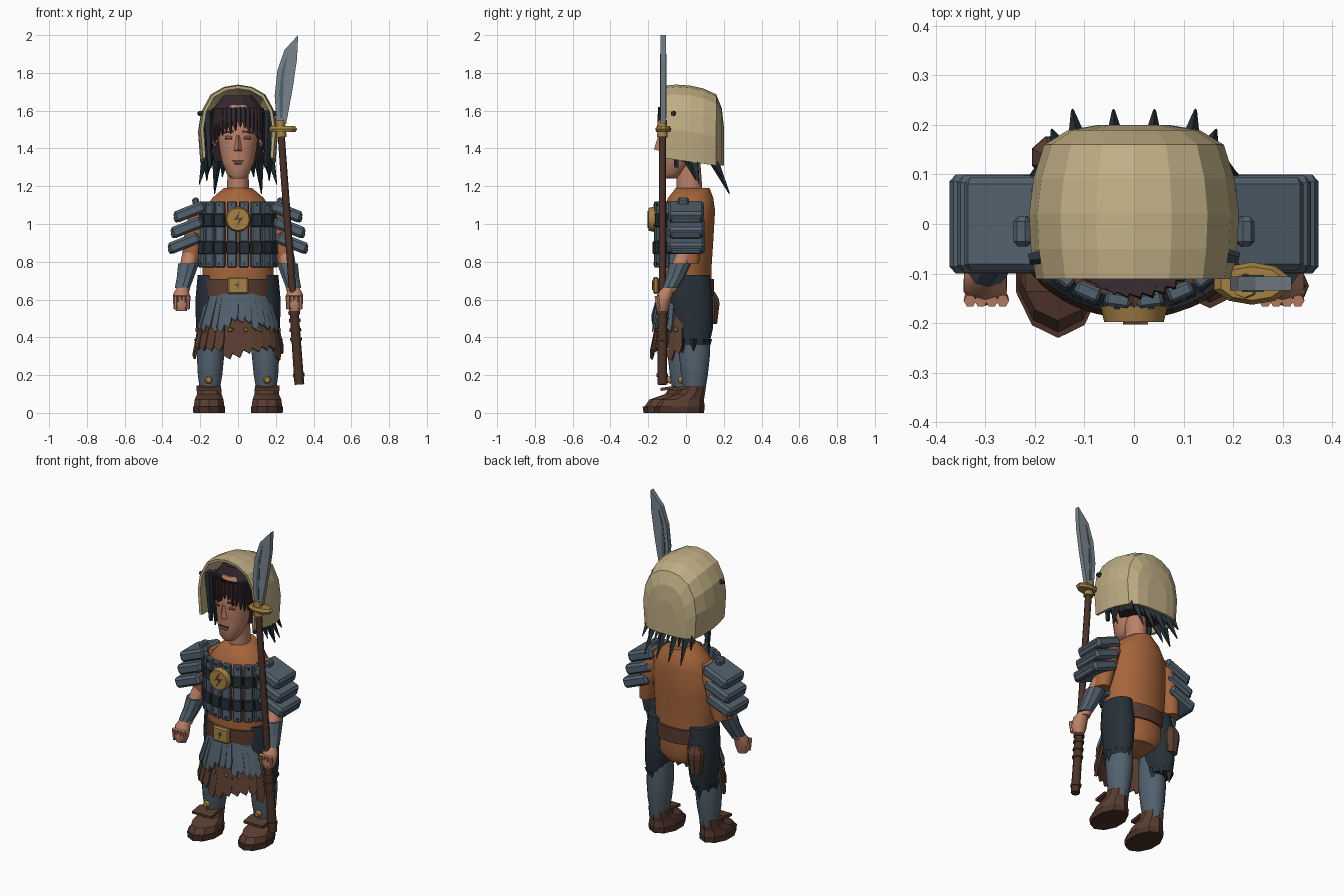
import bpy, bmesh, math, random
from mathutils import Vector, Euler

random.seed(4)
cube = bpy.data.objects.get("Cube")
if cube:
    bpy.data.objects.remove(cube, do_unlink=True)


def material(name, *rgb):
    m = bpy.data.materials.new(name)
    m.use_nodes = True
    m.diffuse_color = (*rgb, 1)
    m.node_tree.nodes["Principled BSDF"].inputs["Base Color"].default_value = (*rgb, 1)
    return m


TAN = material("helmet tan", .52, .42, .23)
STEEL = material("blue grey", .085, .12, .155)
DARK = material("dark blue", .02, .03, .04)
BROWN = material("leather brown", .1, .046, .03)
ORANGE = material("tunic orange", .38, .13, .045)
SKIN = material("skin", .5, .22, .14)
GOLD = material("dull gold", .38, .22, .06)
HAIR = material("dark hair", .035, .021, .027)
BLADE = material("blade metal", .19, .23, .26)
WOOD = material("dark wood", .07, .032, .022)


def mesh(name, verts, faces, mat, smooth=False, thick=0):
    data = bpy.data.meshes.new(name)
    data.from_pydata([tuple(v) for v in verts], [], faces)
    bm = bmesh.new()
    bm.from_mesh(data)
    bmesh.ops.recalc_face_normals(bm, faces=bm.faces)
    bm.to_mesh(data)
    bm.free()
    data.materials.append(mat)
    obj = bpy.data.objects.new(name, data)
    bpy.context.collection.objects.link(obj)
    if thick:
        mod = obj.modifiers.new("thickness", 'SOLIDIFY')
        mod.thickness = thick
        mod.offset = 0
    if smooth:
        bpy.ops.object.select_all(action='DESELECT')
        bpy.context.view_layer.objects.active = obj
        obj.select_set(True)
        bpy.ops.object.shade_smooth_by_angle(angle=math.radians(50))
    return obj


def bridge(name, rings, mat, closed=True, caps=(True, True), **kw):
    n = len(rings[0])
    faces = [(i * n + j, i * n + (j + 1) % n, (i + 1) * n + (j + 1) % n, (i + 1) * n + j)
             for i in range(len(rings) - 1) for j in range(n if closed else n - 1)]
    if caps[0]:
        faces.append(tuple(range(n)))
    if caps[1]:
        faces.append(tuple(range((len(rings) - 1) * n, len(rings) * n)))
    return mesh(name, [v for r in rings for v in r], faces, mat, **kw)


def loft(name, sections, mat, n=16, smooth=True):
    """Stack of level ellipses: x, y, z, x radius, y radius."""
    turn = [math.tau * (k + .5) / n for k in range(n)]
    return bridge(name, [[(x + rx * math.cos(a), y + ry * math.sin(a), z) for a in turn]
                         for x, y, z, rx, ry in sections], mat, smooth=smooth)


def box(name, at, size, mat, rot=(0, 0, 0), bevel=0):
    turn = Euler(rot).to_matrix()
    rings = [[Vector(at) + turn @ Vector((i * size[0] / 2, j * size[1] / 2, k * size[2] / 2))
              for i, j in ((-1, -1), (1, -1), (1, 1), (-1, 1))] for k in (-1, 1)]
    obj = bridge(name, rings, mat)
    if bevel:
        obj.modifiers.new("bevel", 'BEVEL').width = bevel
    return obj


def rod(name, a, b, ra, rb, mat, n=8):
    a, b = Vector(a), Vector(b)
    q = (b - a).to_track_quat('Z', 'Y')
    rings = [[p + q @ Vector((r * math.cos(math.tau * k / n), r * math.sin(math.tau * k / n), 0))
              for k in range(n)] for p, r in ((a, ra), (b, rb))]
    return bridge(name, rings, mat, smooth=n > 6)


def plate(name, outline, y, depth, mat):
    return bridge(name, [[(x, y + d, z) for x, z in outline] for d in (-depth / 2, depth / 2)], mat)


# Torso, neck and belt
loft("tunic", [(0, .02, .49, .11, .1), (0, .015, .54, .165, .13), (0, 0, .65, .185, .135),
               (0, 0, .75, .19, .135), (0, .005, .9, .195, .14), (0, .015, 1.07, .185, .14),
               (0, .025, 1.14, .135, .12), (0, .035, 1.19, .075, .09)], ORANGE, 24)
loft("neck", [(0, .02, 1.15, .06, .07), (0, .01, 1.36, .055, .065)], SKIN)
loft("belt", [(0, 0, .62, .193, .148), (0, 0, .71, .196, .15)], BROWN, 24)
box("buckle", (0, -.16, .675), (.11, .03, .09), GOLD, bevel=.008)
plate("buckle_mark", [(-.01, .65), (.01, .68), (-.005, .68), (.012, .7), (-.02, .675), (0, .675)],
      -.177, .004, BROWN)
loft("pouch", [(-.16, .135, .47, .035, .032), (-.16, .135, .57, .05, .045),
               (-.16, .135, .6, .048, .044), (-.16, .13, .64, .025, .025)], BROWN, 8, False)

# Chest armour: upright slats with dark cross bands, wrapped round the front
for k in range(10):
    ang = math.radians(-90 + (k - 4.5) * 19)
    x, y = .195 * math.cos(ang), .155 * math.sin(ang)
    spin = (0, 0, math.atan2(.155 * math.cos(ang), -.195 * math.sin(ang)) if abs(k - 4.5) < 4
            else math.copysign(1.4, k - 4.5))
    box("chest_slat", (x, y, .945), (.052, .03, .35), STEEL, spin, .006)
    for z in (.875, 1.02):
        box("chest_band", (x * 1.03, y * 1.04, z), (.058, .03, .07), DARK, spin, .005)
    for z in (.79, 1.1):
        box("slat_rivet", (x * 1.07, y * 1.1, z), (.012, .008, .012), DARK, spin)
rod("medallion", (0, -.165, 1.025), (0, -.198, 1.025), .068, .06, GOLD, 12)
plate("medallion_mark", [(.012, 1.07), (-.022, 1.02), (.008, 1.025), (-.012, .98), (.028, 1.035), (-.002, 1.03)],
      -.2, .006, BROWN)

# Limbs, mirrored; the right leg stands a little forward
for s in (-1, 1):
    side = "left_" if s > 0 else "right_"
    step = 0 if s > 0 else -.06
    loft(side + "sleeve", [(s * .25, .01, .79, .045, .06), (s * .235, .015, .9, .058, .07),
                           (s * .2, .015, 1.04, .065, .075), (s * .17, .015, 1.11, .04, .05)], ORANGE)
    loft(side + "forearm", [(s * .29, -.09, .64, .032, .035), (s * .27, -.04, .76, .042, .048),
                            (s * .25, 0, .85, .045, .05)], SKIN)
    loft(side + "bracer", [(s * .295, -.085, .66, .042, .044), (s * .278, -.055, .72, .048, .05),
                           (s * .262, -.03, .79, .058, .058)], STEEL, 10, False)
    loft(side + "hand", [(s * .3, -.125, .54, .03, .028), (s * .3, -.125, .58, .046, .04),
                         (s * .3, -.11, .63, .045, .04), (s * .292, -.09, .67, .03, .033)], SKIN, 10)
    for f in range(4):
        fx = s * (.265 + f * .022)
        rod(side + "finger", (fx, -.155, .62), (fx, -.145, .55), .013, .011, SKIN, 6)
    # Shoulder plates
    for i in range(3):
        at = (s * (.255 + i * .015), 0, 1.065 - i * .083)
        box(side + "shoulder_plate", at, (.175, .19 + i * .005, .062), STEEL, (0, s * .38, 0), .014)
        box(side + "shoulder_rim", (at[0] + s * .06, 0, at[2] - .035), (.05, .165, .035), STEEL,
            (0, s * .38, 0), .008)
    box(side + "shoulder_strap", (s * .222, -.015, 1.11), (.036, .06, .06), STEEL, (0, s * .2, 0), .01)
    # Leg, hip cloth and shoe
    loft(side + "hip_cloth", [(s * .155, .04, .36, .062, .085), (s * .15, .04, .45, .074, .105),
                              (s * .145, .03, .6, .082, .115), (s * .14, .02, .73, .075, .105)], DARK)
    for k in range(7):
        a = math.tau * k / 7
        cx, cy = s * .155 + .052 * math.cos(a), .04 + .07 * math.sin(a)
        rod(side + "cloth_tatter", (cx, cy, .39), (cx, cy, .3 + .04 * (k % 2)), .03, .004, DARK, 4)
    loft(side + "leg", [(s * .15, .045 + step, .1, .05, .055), (s * .148, .045 + step, .2, .066, .072),
                        (s * .145, .045 + step, .32, .075, .085), (s * .14, .04 + step, .5, .06, .08)], STEEL)
    rod(side + "shin_stud", (s * .155, step - .02, .175), (s * .155, step - .04, .175), .022, .014, GOLD)
    loft(side + "sole", [(s * .153, -.035 + step, 0, .088, .13), (s * .153, -.035 + step, .035, .09, .135)],
         WOOD, 10, False)
    loft(side + "shoe", [(s * .153, -.03 + step, .035, .085, .128), (s * .153, -.02 + step, .07, .08, .115),
                         (s * .152, .025 + step, .1, .068, .075), (s * .152, .04 + step, .14, .066, .066)],
         BROWN, 10, False)
    box(side + "shoe_flap", (s * .155, step - .035, .13), (.13, .08, .016), BROWN, (.15, 0, 0))


def fringe(name, count, spread, top, bottom, mat):
    """Ragged hanging strips on an ellipse; top and bottom are x radius, y radius, z."""
    step = 2 * spread / count
    for k in range(count):
        a = -spread + k * step
        drop = random.uniform(0, .07)
        spot = lambda t, e, d=0: (e[0] * math.sin(t), -e[1] * math.cos(t), e[2] + d)
        verts = [spot(a, top), spot(a + step * 1.05, top), spot(a + step * 1.05, bottom, drop + .04),
                 spot(a + step * .7, bottom, drop), spot(a, bottom, drop + .02)]
        mesh(name, verts, [(0, 1, 2, 3, 4)], mat, thick=.012)


# Layered skirt with studs
fringe("cloth_skirt", 14, 1.15, (.17, .145, .63), (.228, .176, .42), STEEL)
fringe("leather_skirt", 13, 1.45, (.195, .145, .53), (.238, .185, .27), BROWN)
for k in range(8):
    a = (k - 3.5) * .36
    p = Vector((.236 * math.sin(a), -.182 * math.cos(a), .44))
    rod("skirt_stud", p * .97 + Vector((0, 0, .013)), p, .013, .008, GOLD, 6)

# Head and face
loft("head", [(0, -.085, 1.24, .035, .035), (0, -.075, 1.265, .06, .06), (0, -.05, 1.33, .086, .088),
              (0, -.035, 1.4, .1, .105), (0, -.03, 1.48, .108, .112), (0, -.03, 1.56, .1, .105),
              (0, -.03, 1.63, .06, .07)], SKIN, 20)
mesh("nose", [(-.012, -.135, 1.47), (.012, -.135, 1.47), (-.026, -.13, 1.385), (.026, -.13, 1.385),
              (0, -.17, 1.395), (0, -.147, 1.465)],
     [(0, 2, 4, 5), (1, 5, 4, 3), (2, 3, 4), (0, 5, 1), (0, 1, 3, 2)], SKIN)
box("mouth", (0, -.138, 1.335), (.06, .009, .007), BROWN)
box("lower_lip", (0, -.136, 1.322), (.045, .014, .014), SKIN, bevel=.004)
for s in (-1, 1):
    box("eyebrow", (s * .05, -.131, 1.487), (.055, .009, .009), HAIR, (0, s * .12, -s * -.28))
    box("eyelid", (s * .05, -.127, 1.458), (.04, .01, .016), SKIN, (0, 0, s * .28), .004)
    box("eye_line", (s * .05, -.13, 1.45), (.036, .009, .004), BROWN, (0, 0, s * .28))
    rod("ear", (s * .1, -.01, 1.43), (s * .12, 0, 1.44), .035, .025, SKIN)

# Hair: cap, fringe and loose locks below the helmet
loft("hair_cap", [(0, .045, 1.33, .13, .085), (0, .045, 1.46, .155, .12), (0, .03, 1.6, .145, .13),
                  (0, .02, 1.68, .08, .1)], HAIR, 12, False)
for k in range(15):
    a = (k - 7) * .2
    root = (.115 * math.sin(a), -.02 - .1 * math.cos(a), 1.61)
    tip = (.128 * math.sin(a + .1), -.035 - .115 * math.cos(a), 1.53 - .012 * abs(k - 7) - random.uniform(0, .03))
    rod("fringe_lock", root, tip, .032, .003, HAIR, 4)
for s in (-1, 1):
    rod("side_lock", (s * .165, -.03, 1.42), (s * .165, .055, 1.23), .032, .003, DARK, 4)
    rod("temple_lock", (s * .165, -.05, 1.6), (s * .15, -.05, 1.3), .026, .012, DARK, 5)
    rod("outer_lock", (s * .17, .04, 1.36), (s * .205, .07, 1.21), .03, .003, DARK, 4)
    rod("helmet_peg", (s * .185, -.065, 1.585), (s * .212, -.07, 1.585), .016, .012, DARK, 5)
for k in range(9):
    x = (k - 4) * .036
    rod("back_lock", (x, .13, 1.37), (x * 1.15, .19 + .04 * (k % 2), 1.25 - .09 * (k % 2)), .03, .003, DARK, 4)

# Helmet: arched shell, open at the front and below
half = [(.94, 0), (1, .4), (.92, .66), (.7, .87), (.36, .97)]
arch = half + [(0, 1)] + [(-x, z) for x, z in reversed(half)]
rings = [[(w * x, y, low + (high - low) * z) for x, z in arch] for y, w, low, high in (
    (-.11, .19, 1.35, 1.725), (-.05, .2, 1.34, 1.73), (.02, .204, 1.33, 1.725), (.09, .195, 1.32, 1.71),
    (.155, .175, 1.31, 1.68), (.182, .13, 1.31, 1.61), (.192, .07, 1.31, 1.52))]
bridge("helmet", rings, TAN, closed=False, caps=(False, True), thick=.016)

# Spear
Y = -.125
along = lambda z: (.225 + (1.52 - z) * .073, Y, z)
rod("spear_shaft", along(.5), along(1.52), .019, .019, WOOD)
rod("spear_grip", along(.15), along(.54), .026, .024, WOOD)
for z in (.19, .38, .43, .48, .52):
    rod("spear_ring", along(z), along(z + .018), .031, .031, WOOD)
loft("spear_guard", [(.238, -.12, 1.488, .07, .038), (.238, -.12, 1.503, .08, .043),
                     (.238, -.12, 1.518, .066, .034)], GOLD, 10, False)
rod("spear_collar", along(1.46), along(1.55), .028, .024, GOLD)
plate("spear_blade", [(.205, 1.53), (.194, 1.68), (.208, 1.81), (.245, 1.92), (.318, 2),
                      (.312, 1.87), (.29, 1.72), (.255, 1.53)], -.12, .028, BLADE)
plate("blade_groove", [(.222, 1.56), (.218, 1.69), (.232, 1.81), (.262, 1.9), (.242, 1.78), (.236, 1.56)],
      -.12, .034, STEEL)
